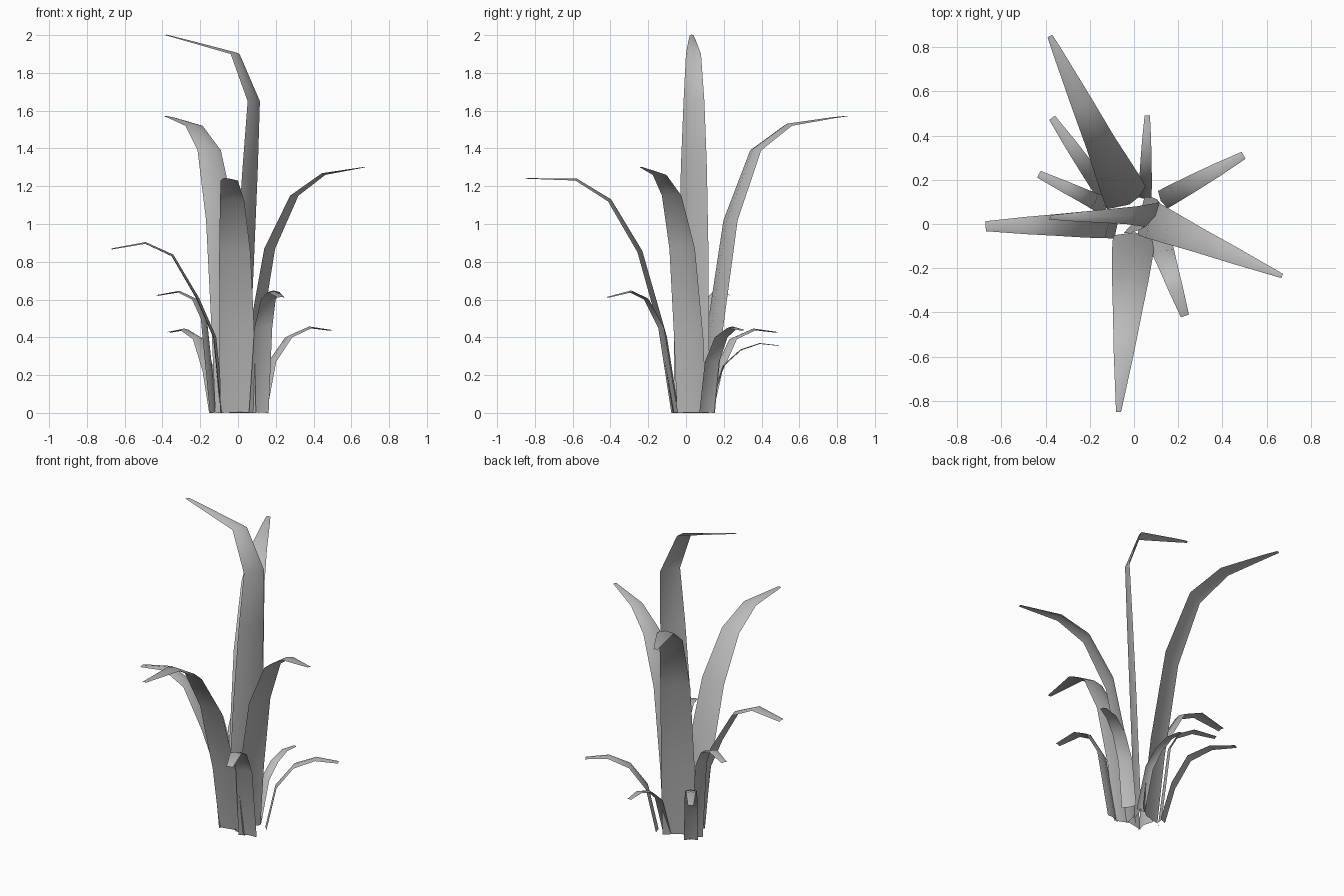
import bpy
import bmesh
from mathutils import Vector

cube = bpy.data.objects.get("Cube")
if cube:
    bpy.data.objects.remove(cube, do_unlink=True)

grey = bpy.data.materials.new("leaf_grey")
grey.use_nodes = True
tone = (0.5, 0.5, 0.5, 1)
grey.diffuse_color = tone
grey.node_tree.nodes["Principled BSDF"].inputs["Base Color"].default_value = tone


def leaf(name, base, tip, profile, width, end=0.12, side=None):
    """Creased strip from base to tip; profile holds (fraction outward, height)."""
    start, finish = Vector((*base, 0)), Vector((*tip, 0))
    out = finish - start
    spine = [start + out * t + Vector((0, 0, z)) for t, z in [(0, 0)] + profile]
    if side is None:
        side = (-out.y, out.x)
    side = Vector((*side, 0)).normalized()

    # Distance along the spine drives the taper
    travel = [0]
    for a, b in zip(spine, spine[1:]):
        travel.append(travel[-1] + (b - a).length)

    bm = bmesh.new()
    rows = []
    for i, point in enumerate(spine):
        f = travel[i] / travel[-1]
        wide = width * (1 - (1 - end) * f ** 3)
        tangent = spine[min(i + 1, len(spine) - 1)] - spine[max(i - 1, 0)]
        inward = tangent.cross(side).normalized()
        ridge = point + inward * wide * 0.12
        edge = side * wide / 2
        rows.append([bm.verts.new(p) for p in (point - edge, ridge, point + edge)])
    for low, high in zip(rows, rows[1:]):
        for k in range(2):
            bm.faces.new((low[k], high[k], high[k + 1], low[k + 1])).smooth = True

    mesh = bpy.data.meshes.new(name)
    bm.to_mesh(mesh)
    bm.free()
    mesh.materials.append(grey)
    bpy.context.collection.objects.link(bpy.data.objects.new(name, mesh))


# Tall central leaf, twisted against its bend
leaf("tall_leaf", (0, 0.04), (-0.38, 0.03),
     [(-0.1, 0.8), (-0.17, 1.3), (-0.22, 1.65), (0.04, 1.9), (0.71, 1.97), (1, 2)],
     0.19, side=(-0.5, -0.85))

# Large arching leaves
leaf("back_leaf", (-0.03, 0.11), (-0.38, 0.85),
     [(0.06, 0.45), (0.17, 1.02), (0.35, 1.39), (0.58, 1.52), (0.9, 1.56), (1, 1.57)], 0.2)
leaf("left_leaf", (0.05, 0.03), (0.67, -0.235),
     [(0.06, 0.4), (0.19, 0.87), (0.4, 1.15), (0.64, 1.26), (1, 1.3)], 0.17)
leaf("front_leaf", (0, -0.06), (-0.07, -0.85),
     [(0.08, 0.4), (0.24, 0.85), (0.44, 1.12), (0.66, 1.23), (1, 1.24)], 0.19)
leaf("right_leaf", (-0.09, 0), (-0.67, -0.01),
     [(0.07, 0.4), (0.22, 0.6), (0.45, 0.83), (0.69, 0.895), (1, 0.865)], 0.13, 0.35)

# Small outer leaves
leaf("small_right_leaf", (-0.13, 0.08), (-0.43, 0.225),
     [(0.17, 0.5), (0.33, 0.6), (0.6, 0.64), (1, 0.62)], 0.085, 0.4)
leaf("small_back_right_leaf", (-0.12, 0.12), (-0.37, 0.48),
     [(0.14, 0.22), (0.36, 0.39), (0.66, 0.44), (1, 0.425)], 0.08, 0.4)
leaf("small_back_leaf", (0.05, 0.12), (0.06, 0.49),
     [(0.22, 0.25), (0.46, 0.33), (0.73, 0.365), (1, 0.355)], 0.06, 0.4)
leaf("small_back_left_leaf", (0.13, 0.11), (0.495, 0.31),
     [(0.14, 0.27), (0.38, 0.4), (0.68, 0.45), (1, 0.435)], 0.09, 0.4)
leaf("small_front_left_leaf", (0.11, -0.06), (0.23, -0.415),
     [(0.2, 0.45), (0.42, 0.6), (0.65, 0.64), (1, 0.61)], 0.11, 0.35)
